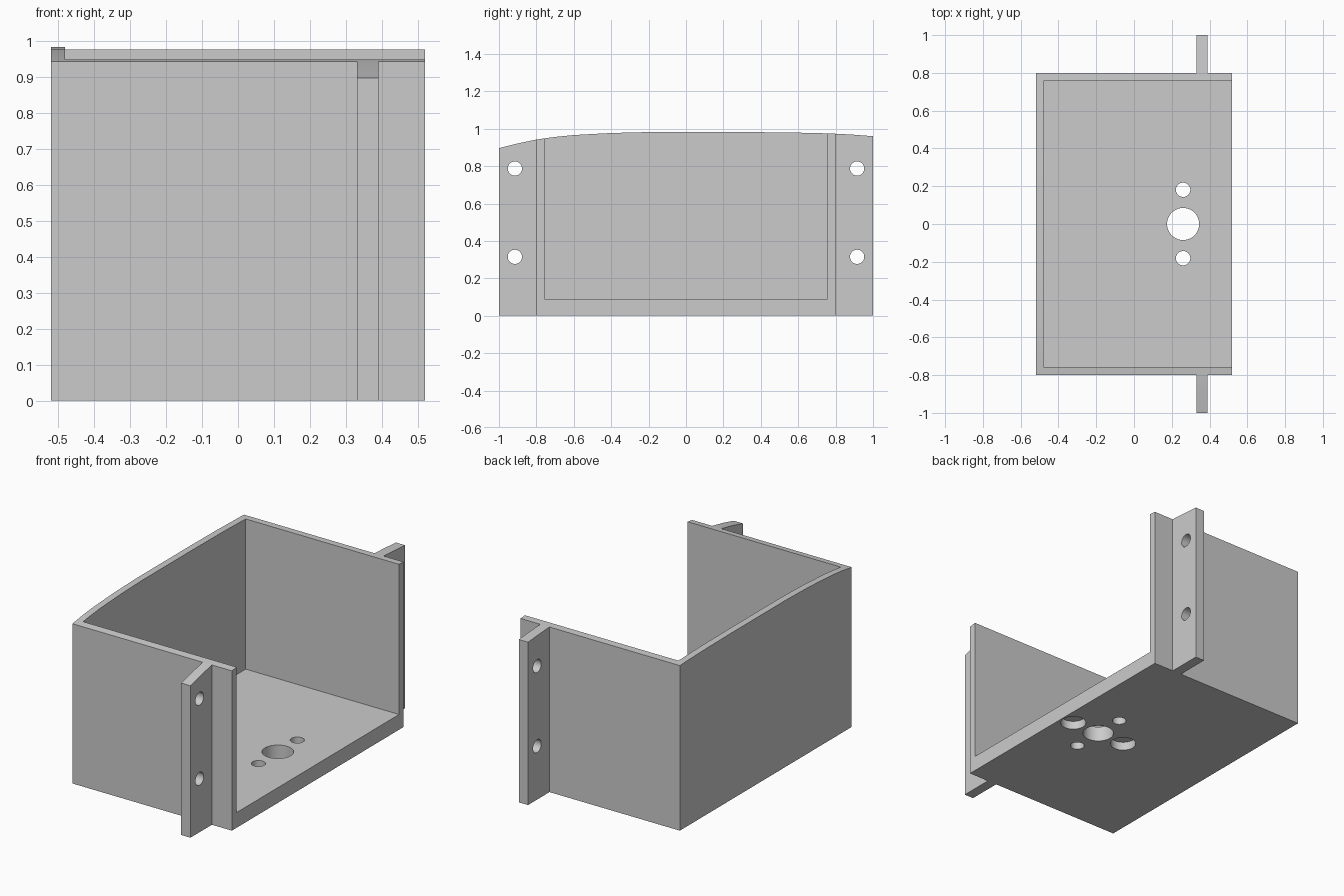
import bpy, bmesh
from mathutils import Matrix, Vector

cube = bpy.data.objects.get("Cube")
if cube:
    bpy.data.objects.remove(cube, do_unlink=True)

grey = bpy.data.materials.new("plain grey")
grey.use_nodes = True
colour = (0.6, 0.6, 0.6, 1)
grey.diffuse_color = colour
grey.node_tree.nodes["Principled BSDF"].inputs["Base Color"].default_value = colour


def make_object(name, bm):
    bmesh.ops.recalc_face_normals(bm, faces=bm.faces)
    mesh = bpy.data.meshes.new(name)
    bm.to_mesh(mesh)
    bm.free()
    mesh.materials.append(grey)
    obj = bpy.data.objects.new(name, mesh)
    bpy.context.collection.objects.link(obj)
    return obj


def add_box(bm, low, high):
    low, high = Vector(low), Vector(high)
    matrix = Matrix.Translation((low + high) / 2) @ Matrix.Diagonal((*(high - low), 1))
    bmesh.ops.create_cube(bm, size=1, matrix=matrix)


def add_cylinder(bm, centre, radius, depth, axis="Z"):
    turn = Matrix.Rotation(1.5707963, 4, "Y") if axis == "X" else Matrix()
    bmesh.ops.create_cone(bm, cap_ends=True, segments=48, radius1=radius, radius2=radius,
                          depth=depth, matrix=Matrix.Translation(centre) @ turn)


def cut(target, cutter):
    cutter.hide_render = True
    mod = target.modifiers.new("cut", "BOOLEAN")
    mod.operation, mod.solver, mod.object = "DIFFERENCE", "EXACT", cutter
    bpy.context.view_layer.objects.active = target
    bpy.ops.object.modifier_apply(modifier=mod.name)
    bpy.data.objects.remove(cutter, do_unlink=True)


HALF_X, WALL_Y, FLOOR = 0.52, 0.8, 0.09
FIN_X = (0.33, 0.39)

# Solid block with the gently arched top running front to back
arch = [(-1, 0.896), (-0.9, 0.921), (-0.8, 0.942), (-0.7, 0.956), (-0.6, 0.966), (-0.4, 0.977),
        (-0.2, 0.982), (0.3, 0.982), (0.55, 0.98), (0.76, 0.975), (0.88, 0.969), (1, 0.96)]
bm = bmesh.new()
outline = [(-1, 0)] + arch + [(1, 0)]
face = bm.faces.new([bm.verts.new((-HALF_X, y, z)) for y, z in outline])
extruded = bmesh.ops.extrude_face_region(bm, geom=[face])["geom"]
bmesh.ops.translate(bm, vec=(2 * HALF_X, 0, 0),
                    verts=[v for v in extruded if isinstance(v, bmesh.types.BMVert)])
housing = make_object("open_housing", bm)

# Hollow open at one side, and corner blocks removed to leave the mounting fins
bm = bmesh.new()
add_box(bm, (-0.48, -0.757, FLOOR), (1, 0.757, 2))
for side in (-1, 1):
    y0, y1 = sorted((side * WALL_Y, side * 1.2))
    add_box(bm, (-1, y0, -1), (FIN_X[0], y1, 2))
    add_box(bm, (FIN_X[1], y0, -1), (1, y1, 2))
cut(housing, make_object("hollow_cutter", bm))

# Floor holes, blind recesses underneath and fin screw holes
bm = bmesh.new()
hub = 0.26
add_cylinder(bm, (hub, 0, 0), 0.085, 0.4)
for side in (-1, 1):
    add_cylinder(bm, (hub, side * 0.181, 0), 0.038, 0.4)
    add_cylinder(bm, (hub + side * 0.181, 0, 0), 0.07, 0.1)
    for z in (0.315, 0.787):
        add_cylinder(bm, (0.36, side * 0.915, z), 0.038, 0.2, "X")
cut(housing, make_object("hole_cutter", bm))

# Smooth the hole walls and arch, keep corners sharp
bpy.ops.object.select_all(action="DESELECT")
housing.select_set(True)
bpy.context.view_layer.objects.active = housing
bpy.ops.object.shade_smooth_by_angle(angle=0.5)
